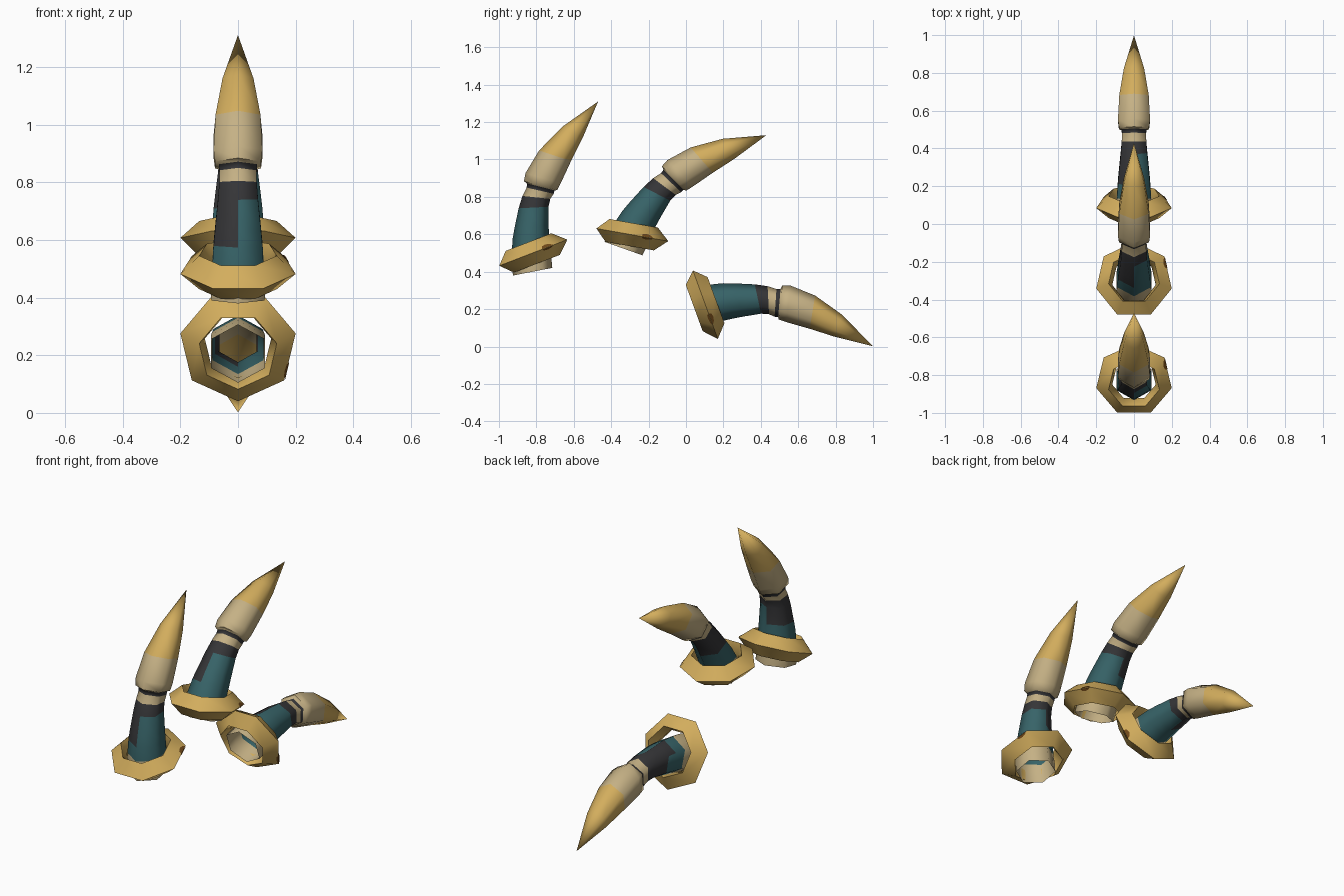
import bpy, bmesh
from math import sin, cos, pi, radians
from mathutils import Vector, Matrix

if "Cube" in bpy.data.objects:
    bpy.data.objects.remove(bpy.data.objects["Cube"])


def material(name, rgb):
    m = bpy.data.materials.new(name)
    m.use_nodes = True
    m.diffuse_color = (*rgb, 1)
    bsdf = m.node_tree.nodes["Principled BSDF"]
    bsdf.inputs["Base Color"].default_value = (*rgb, 1)
    bsdf.inputs["Roughness"].default_value = 0.8
    return m


GOLD, CREAM, TEAL, DARK, BROWN = range(5)
MATS = [material("gold", (0.65, 0.42, 0.11)),
        material("cream", (0.56, 0.44, 0.235)),
        material("teal", (0.038, 0.125, 0.138)),
        material("charcoal", (0.036, 0.036, 0.039)),
        material("brown", (0.16, 0.065, 0.01))]


def finish(name, bm, matrix):
    bmesh.ops.remove_doubles(bm, verts=bm.verts, dist=0.0005)
    bmesh.ops.recalc_face_normals(bm, faces=bm.faces)
    me = bpy.data.meshes.new(name)
    bm.to_mesh(me)
    bm.free()
    for m in MATS:
        me.materials.append(m)
    ob = bpy.data.objects.new(name, me)
    ob.matrix_world = matrix
    bpy.context.collection.objects.link(ob)
    bpy.ops.object.select_all(action="DESELECT")
    ob.select_set(True)
    bpy.context.view_layer.objects.active = ob
    bpy.ops.object.shade_smooth_by_angle(angle=radians(62))


def polar(r, turn, h=0):
    # angle zero points along +y
    return Vector((r * sin(turn), r * cos(turn), h))


def place(y, z, degrees):
    return Matrix.Translation((0, y, z)) @ Matrix.Rotation(radians(degrees), 4, "X")


# Horn sections measured from the claw seam: y, z, radius, tilt, colour of the span above
SECTIONS = [
    (-0.050, -0.455, 0.107, 11, CREAM),
    (-0.056, -0.400, 0.108, 10, CREAM),
    (-0.060, -0.345, 0.103, 9, TEAL),
    (-0.060, -0.270, 0.098, 7, TEAL),
    (-0.056, -0.215, 0.092, 6, TEAL),
    (-0.045, -0.112, 0.080, 3, DARK),
    (-0.030, -0.058, 0.075, -6, CREAM),
    (-0.010, -0.022, 0.074, -13, DARK),
    (-0.006, -0.002, 0.076, -14, CREAM),
    (-0.008, 0.005, 0.092, -15, CREAM),
    (0.006, 0.045, 0.098, -16, CREAM),
    (0.070, 0.165, 0.090, -18, GOLD),
    (0.163, 0.290, 0.062, -29, GOLD),
    (0.300, 0.455, 0.0001, -35, GOLD),
]
# Charcoal facets on the teal sleeve: span, facet
SLEEVE_DARK = {(3, 3), (4, 3), (4, 4), (4, 5)}


def horn(name, matrix, sides=6):
    bm = bmesh.new()
    loops = [[bm.verts.new(place(y, z, tilt) @ polar(r, 2 * pi * k / sides))
              for k in range(sides)] for y, z, r, tilt, _ in SECTIONS]
    for i in range(len(loops) - 1):
        for k in range(sides):
            j = (k + 1) % sides
            f = bm.faces.new((loops[i][k], loops[i][j], loops[i + 1][j], loops[i + 1][k]))
            f.material_index = DARK if (i, k) in SLEEVE_DARK else SECTIONS[i][4]
    finish(name, bm, matrix)


# Collar cross-section: radius, height
OUTER, RIM, INNER = 0.205, 0.138, 0.118
RIM_HEIGHT = 0.062
COLLAR = [(OUTER, 0), (RIM, RIM_HEIGHT), (INNER, 0), (RIM, -RIM_HEIGHT)]


def collar(name, matrix, sides=7):
    bm = bmesh.new()
    loops = [[bm.verts.new(polar(r, 2 * pi * k / sides, h)) for r, h in COLLAR]
             for k in range(sides)]
    for k in range(sides):
        a, b = loops[k], loops[(k + 1) % sides]
        for i in range(len(COLLAR)):
            j = (i + 1) % len(COLLAR)
            bm.faces.new((a[i], b[i], b[j], a[j]))
    finish(name, bm, matrix)


def collar_spot(name, matrix, sides=7):
    # thin worn patch folded over the outer edge of one collar facet
    bm = bmesh.new()
    turns = [2 * pi * k / sides for k in (1, 2)]
    a0, b0 = (polar(OUTER, t) for t in turns)
    for side, reach in ((1, 0.26), (-1, 0.16)):
        a1, b1 = (polar(RIM, t, side * RIM_HEIGHT) for t in turns)
        normal = (a1 - a0).cross(b0 - a0).normalized() * -side
        if normal.z * side < 0:
            normal.negate()
        corners = []
        for s, t in ((0.03, 0), (0.08, 0.7), (0.2, 1), (0.34, 0.8), (0.38, 0)):
            p = a0.lerp(b0, s).lerp(a1.lerp(b1, s), t * reach)
            corners.append(bm.verts.new(p + normal * 0.003))
        bm.faces.new(corners)
    bmesh.ops.solidify(bm, geom=bm.faces[:], thickness=0.002)
    for f in bm.faces:
        f.material_index = BROWN
    finish(name, bm, matrix)


# label, seam position and turn of the horn, position and turn of its collar
for label, seam, ring in [
        ("front", (-0.77, 0.855, 0), (-0.826, 0.498, 21)),
        ("middle", (-0.06, 0.89, -30.5), (-0.297, 0.599, -10)),
        ("rear", (0.502, 0.227, -81), (0.10, 0.233, -70))]:
    horn(label + "_horn", place(*seam))
    collar(label + "_collar", place(*ring))
    collar_spot(label + "_collar_spot", place(*ring))
